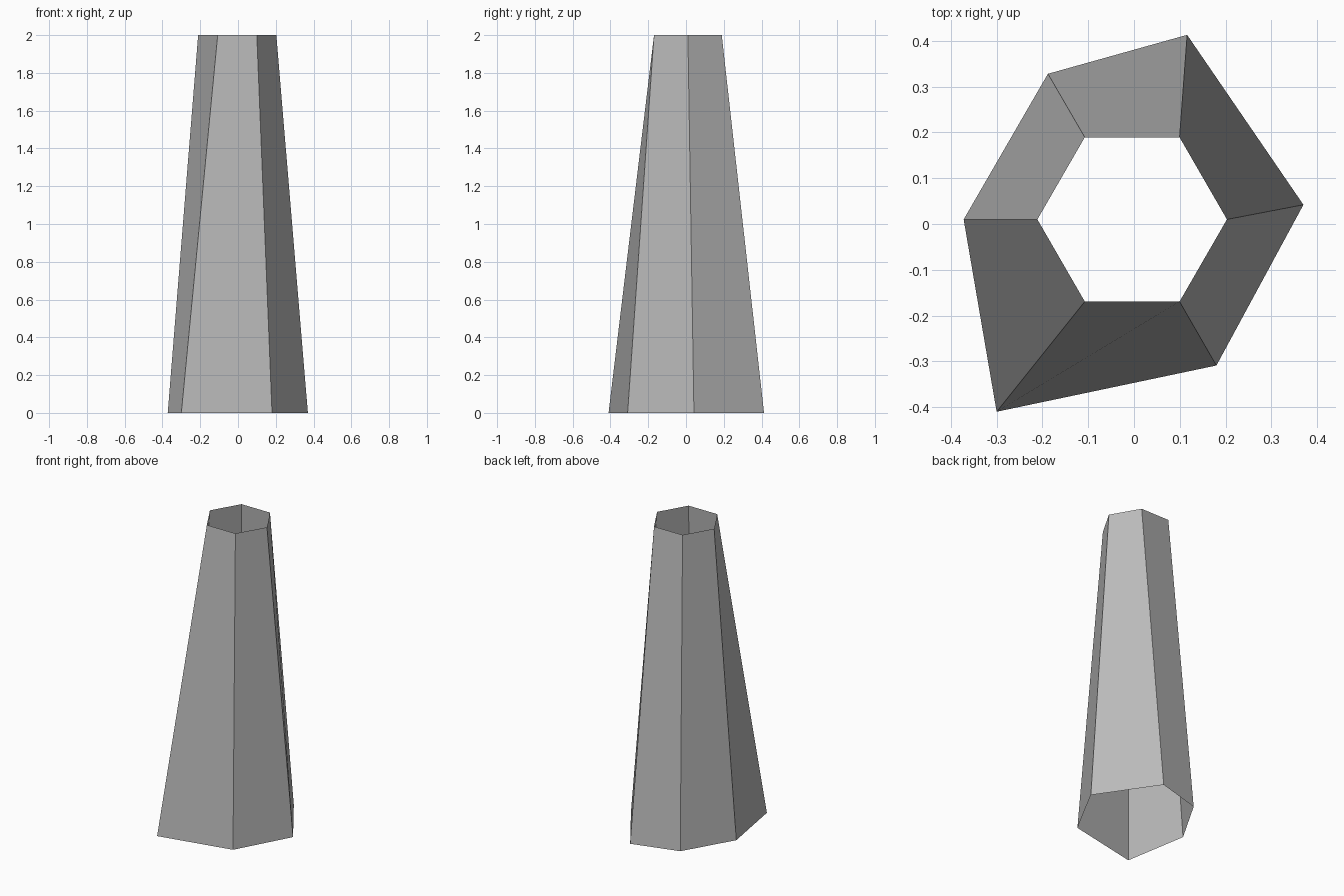
import bpy
import bmesh
from math import cos, sin, pi

cube = bpy.data.objects.get("Cube")
if cube:
    bpy.data.objects.remove(cube, do_unlink=True)

# Plain grey material
grey = bpy.data.materials.new("grey")
grey.use_nodes = True
colour = (0.5, 0.5, 0.5, 1)
grey.diffuse_color = colour
grey.node_tree.nodes["Principled BSDF"].inputs["Base Color"].default_value = colour

# Irregular six-sided foot and regular six-sided rim, both counter-clockwise
foot = [(0.37, 0.042), (0.116, 0.413), (-0.188, 0.328),
        (-0.372, 0.01), (-0.3, -0.41), (0.18, -0.309)]
rim = [(-0.004 + 0.207 * cos(i * pi / 3), 0.01 + 0.207 * sin(i * pi / 3))
       for i in range(6)]

# Open tapering tube: one flat wall per side, no caps
bm = bmesh.new()
low = [bm.verts.new((x, y, 0)) for x, y in foot]
high = [bm.verts.new((x, y, 2)) for x, y in rim]
for i in range(6):
    j = (i + 1) % 6
    bm.faces.new((low[i], low[j], high[j], high[i]))

mesh = bpy.data.meshes.new("tapered_tube")
bm.to_mesh(mesh)
bm.free()
mesh.materials.append(grey)
tube = bpy.data.objects.new("tapered_tube", mesh)
bpy.context.collection.objects.link(tube)
